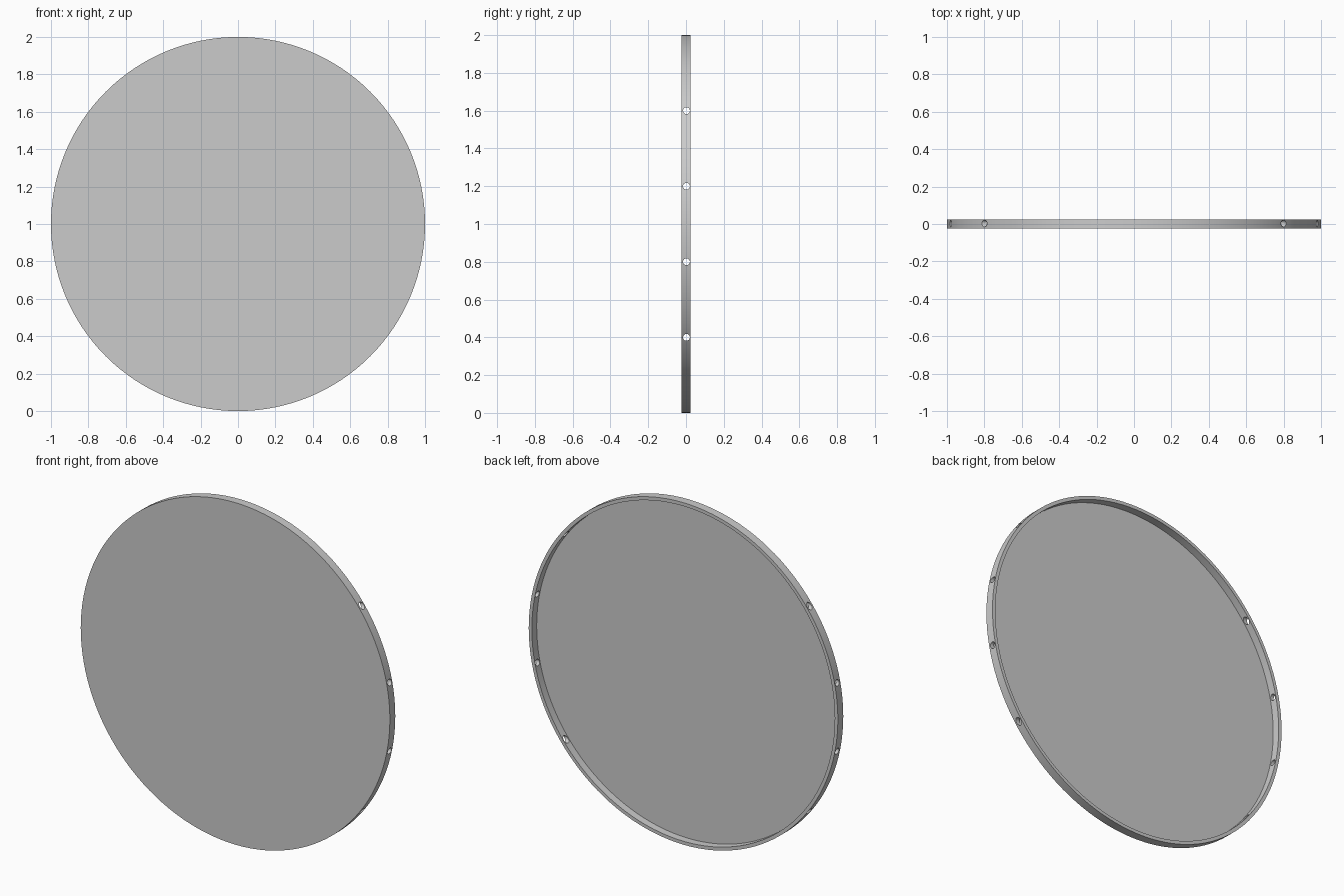
import bpy, bmesh, math
from mathutils import Matrix, Vector

old = bpy.data.objects.get("Cube")
if old:
    bpy.data.objects.remove(old, do_unlink=True)

RADIUS, HALF_DEPTH, WALL, FLOOR = 1.0, 0.025, 0.02, 0.005
SEGMENTS = 128
HOLE_RADIUS = 0.018

grey = bpy.data.materials.new("light_grey")
grey.use_nodes = True
colour = (0.6, 0.6, 0.6, 1)
grey.diffuse_color = colour
grey.node_tree.nodes["Principled BSDF"].inputs["Base Color"].default_value = colour


def make_object(name, bm):
    bmesh.ops.recalc_face_normals(bm, faces=bm.faces)
    mesh = bpy.data.meshes.new(name)
    bm.to_mesh(mesh)
    bm.free()
    mesh.materials.append(grey)
    obj = bpy.data.objects.new(name, mesh)
    bpy.context.collection.objects.link(obj)
    return obj


# Shallow round tray, closed at the front and open at the back
inner = RADIUS - WALL
floor_y = FLOOR - HALF_DEPTH
profile = [(0, -HALF_DEPTH), (RADIUS, -HALF_DEPTH), (RADIUS, HALF_DEPTH),
           (inner, HALF_DEPTH), (inner, floor_y), (0, floor_y)]
bm = bmesh.new()
verts = [bm.verts.new((r, y, RADIUS)) for r, y in profile]
edges = [bm.edges.new(pair) for pair in zip(verts, verts[1:])]
bmesh.ops.spin(bm, geom=verts + edges, cent=(0, 0, RADIUS), axis=(0, 1, 0),
               angle=math.tau, steps=SEGMENTS, use_duplicate=False)
bmesh.ops.remove_doubles(bm, verts=bm.verts, dist=0.0001)
disc = make_object("round_tray", bm)

# Four sideways drillings make the paired rim holes
bm = bmesh.new()
for z in (0.4, 0.8, 1.2, 1.6):
    place = Matrix.Translation(Vector((0, FLOOR / 2, z))) @ Matrix.Rotation(math.pi / 2, 4, 'Y')
    bmesh.ops.create_cone(bm, cap_ends=True, segments=24, radius1=HOLE_RADIUS,
                          radius2=HOLE_RADIUS, depth=3, matrix=place)
cutter = make_object("hole_cutter", bm)
cutter.hide_render = True

bpy.ops.object.select_all(action='DESELECT')
disc.select_set(True)
bpy.context.view_layer.objects.active = disc
drill = disc.modifiers.new("rim_holes", 'BOOLEAN')
drill.operation = 'DIFFERENCE'
drill.solver = 'EXACT'
drill.object = cutter
bpy.ops.object.modifier_apply(modifier=drill.name)
bpy.data.objects.remove(cutter, do_unlink=True)

# Smooth rim with crisp edges
bpy.ops.object.shade_smooth_by_angle(angle=math.radians(30))
